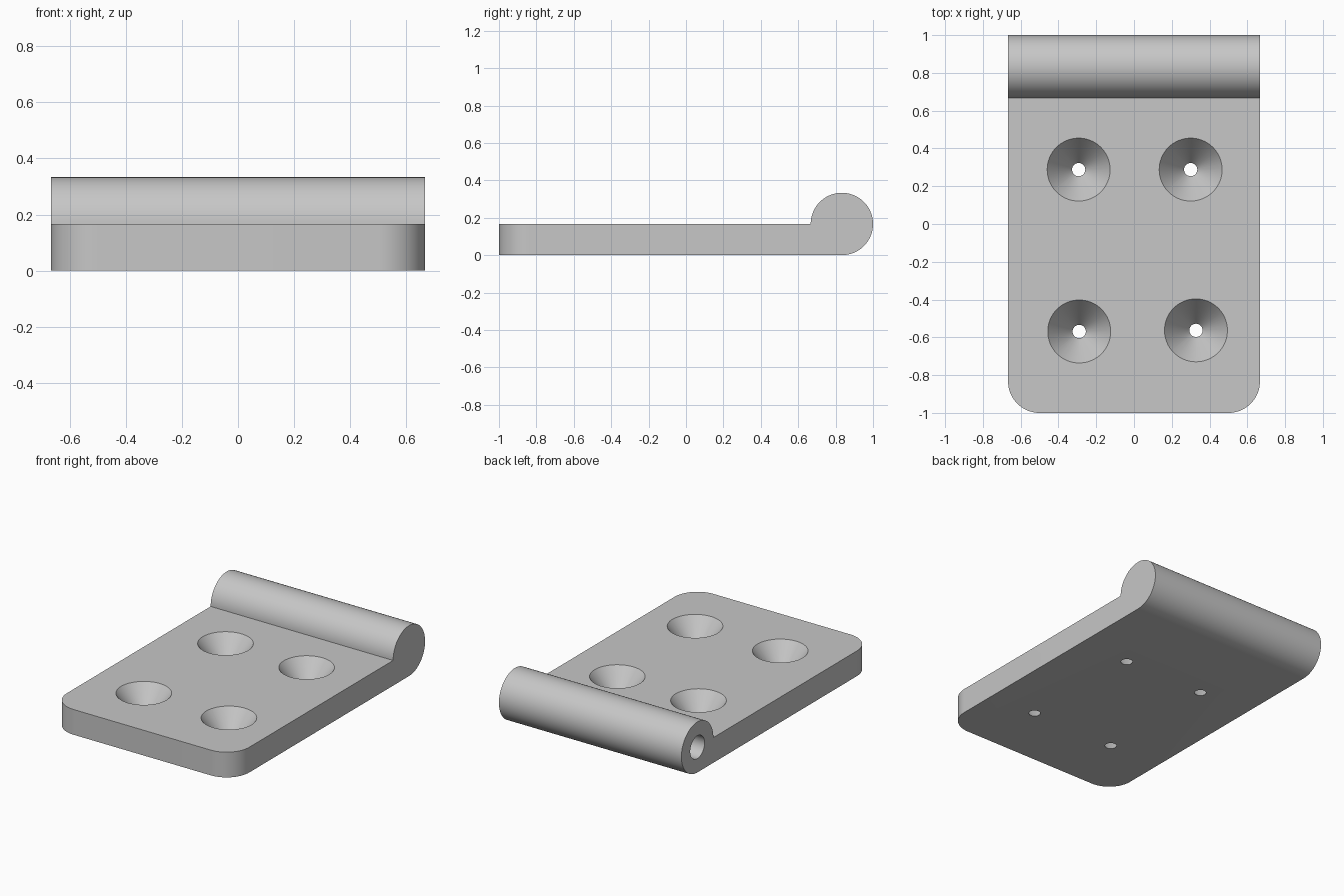
import bpy
import bmesh
from math import cos, sin, radians, pi
from mathutils import Matrix, Vector

cube = bpy.data.objects.get("Cube")
if cube:
    bpy.data.objects.remove(cube, do_unlink=True)

UNIT = 1 / 6            # plate thickness, barrel radius and corner radius
HALF_W = 4 * UNIT
BARREL_Y = 1 - UNIT
PIN_R, PIN_DEPTH = 0.075, 1.0
SINK_TOP_R, SINK_LOW_R = UNIT, 0.035
SCREWS = [(-0.293, 0.288), (0.30, 0.288), (-0.29, -0.569), (0.328, -0.563)]

steel = bpy.data.materials.new("plain grey metal")
steel.use_nodes = True
grey = (0.57, 0.57, 0.57, 1)
steel.diffuse_color = grey
steel.node_tree.nodes["Principled BSDF"].inputs["Base Color"].default_value = grey


def make_object(name, bm):
    bmesh.ops.recalc_face_normals(bm, faces=bm.faces[:])
    mesh = bpy.data.meshes.new(name)
    bm.to_mesh(mesh)
    bm.free()
    mesh.materials.append(steel)
    obj = bpy.data.objects.new(name, mesh)
    bpy.context.collection.objects.link(obj)
    return obj


def cone_cutter(name, r_start, r_end, depth, matrix):
    bm = bmesh.new()
    bmesh.ops.create_cone(bm, cap_ends=True, segments=64, radius1=r_start,
                          radius2=r_end, depth=depth, matrix=matrix)
    return make_object(name, bm)


# Hinge leaf: side profile of plate and barrel, extruded across the width
profile = [(-1, UNIT), (-1, 0)]
STEPS = 72
for i in range(STEPS + 1):
    a = radians(-90 + 270 * i / STEPS)
    profile.append((BARREL_Y + UNIT * cos(a), UNIT + UNIT * sin(a)))
bm = bmesh.new()
side = bm.faces.new([bm.verts.new((-HALF_W, y, z)) for y, z in profile])
extruded = bmesh.ops.extrude_face_region(bm, geom=[side], use_keep_orig=True)
bmesh.ops.translate(bm, vec=(2 * HALF_W, 0, 0),
                    verts=[v for v in extruded["geom"] if isinstance(v, bmesh.types.BMVert)])

# Rounded front corners
corners = [e for e in bm.edges if all(v.co.y < -0.99 for v in e.verts)
           and abs(e.verts[0].co.x - e.verts[1].co.x) < 0.01]
bmesh.ops.bevel(bm, geom=corners, offset=UNIT, offset_type='OFFSET',
                segments=16, profile=0.5, affect='EDGES')
leaf = make_object("hinge_leaf", bm)

# Countersunk screw holes, extended a little past both plate faces
OVER = 0.01
slope = (SINK_TOP_R - SINK_LOW_R) / UNIT
cutters = [cone_cutter("screw_hole_cutter", SINK_LOW_R - slope * OVER,
                       SINK_TOP_R + slope * OVER, UNIT + 2 * OVER,
                       Matrix.Translation((x, y, UNIT / 2)))
           for x, y in SCREWS]

# Blind pin hole in the right end of the barrel
pin_at = Vector((-HALF_W + (PIN_DEPTH - OVER) / 2, BARREL_Y, UNIT))
cutters.append(cone_cutter("pin_hole_cutter", PIN_R, PIN_R, PIN_DEPTH + OVER,
                           Matrix.Translation(pin_at) @ Matrix.Rotation(pi / 2, 4, 'Y')))

# Cut the holes, then drop the cutters
bpy.ops.object.select_all(action='DESELECT')
bpy.context.view_layer.objects.active = leaf
leaf.select_set(True)
for cutter in cutters:
    cutter.hide_render = True
    mod = leaf.modifiers.new("hole", 'BOOLEAN')
    mod.operation = 'DIFFERENCE'
    mod.solver = 'EXACT'
    mod.object = cutter
    bpy.ops.object.modifier_apply(modifier=mod.name)
    bpy.data.objects.remove(cutter, do_unlink=True)

bpy.ops.object.shade_smooth_by_angle(angle=radians(30))
